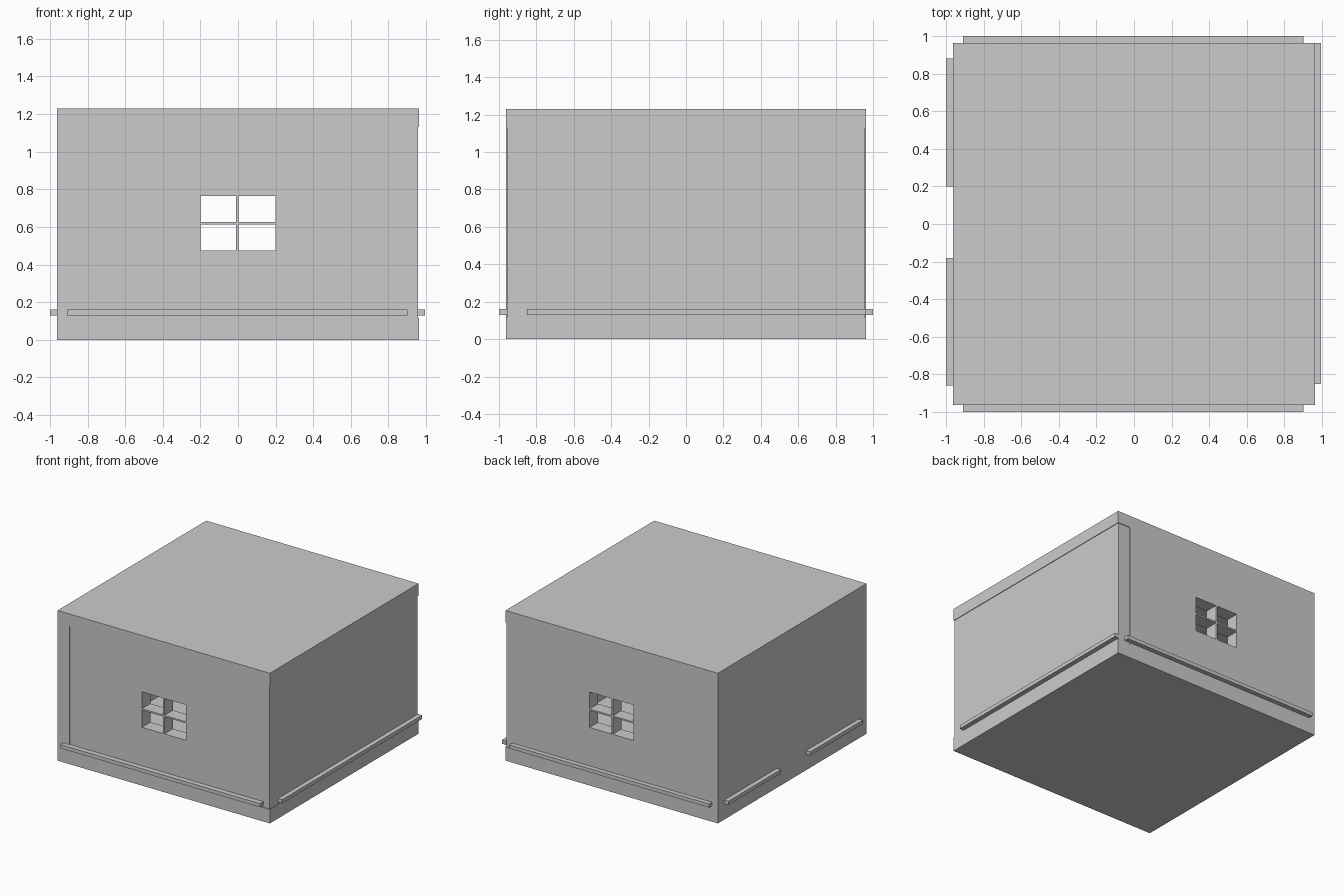
import bpy

if "Cube" in bpy.data.objects:
    bpy.data.objects.remove(bpy.data.objects["Cube"])


def box(name, x, y, z):
    """Box from (min, max) ranges on each axis."""
    bpy.ops.mesh.primitive_cube_add(
        size=1, location=[(a + b) / 2 for a, b in (x, y, z)])
    ob = bpy.context.object
    ob.name = name
    ob.scale = [b - a for a, b in (x, y, z)]
    bpy.ops.object.transform_apply(location=True, rotation=False, scale=True)
    return ob


def cut(target, cutter):
    """Subtract the cutter from the target, then remove the cutter."""
    mod = target.modifiers.new("window_cut", 'BOOLEAN')
    mod.operation = 'DIFFERENCE'
    mod.solver = 'EXACT'
    mod.object = cutter
    bpy.context.view_layer.objects.active = target
    bpy.ops.object.modifier_apply(modifier=mod.name)
    bpy.data.objects.remove(cutter, do_unlink=True)


E = 0.962        # outer half width
W = 0.957        # slightly inset wall face
T = 0.11         # wall thickness
FLOOR, CEIL, TOP = 0.115, 1.13, 1.23

# floor and roof slabs
box("floor_slab", (-E, E), (-E, E), (0, FLOOR))
box("roof_slab", (-E, E), (-E, E), (CEIL, TOP))

# side walls
box("left_wall", (-E, -E + T), (-E, E), (FLOOR, CEIL))
box("right_wall", (W - T, W), (-W, W), (FLOOR, CEIL))

# front and back walls, each with a four-pane window (bars are left standing)
for name, y in (("front_wall", (-W, -W + T)), ("back_wall", (E - T, E))):
    wall = box(name, (-E + T, W - T), y, (FLOOR, CEIL))
    for x in ((-0.2, -0.01), (0.003, 0.2)):
        for z in ((0.475, 0.614), (0.627, 0.765)):
            cut(wall, box("pane_cutter", x, (y[0] - 0.1, y[1] + 0.1), z))

# skirting rails around the outside
RAIL = (0.13, 0.16)
box("front_rail", (-0.91, 0.9), (-1.0, -W), RAIL)
box("back_rail", (-0.91, 0.9), (E, 1.0), RAIL)
box("right_rail", (W, 0.995), (-0.85, E), RAIL)
box("left_rail_front", (-1.0, -E), (-0.86, -0.18), RAIL)
box("left_rail_back", (-1.0, -E), (0.2, 0.88), RAIL)
